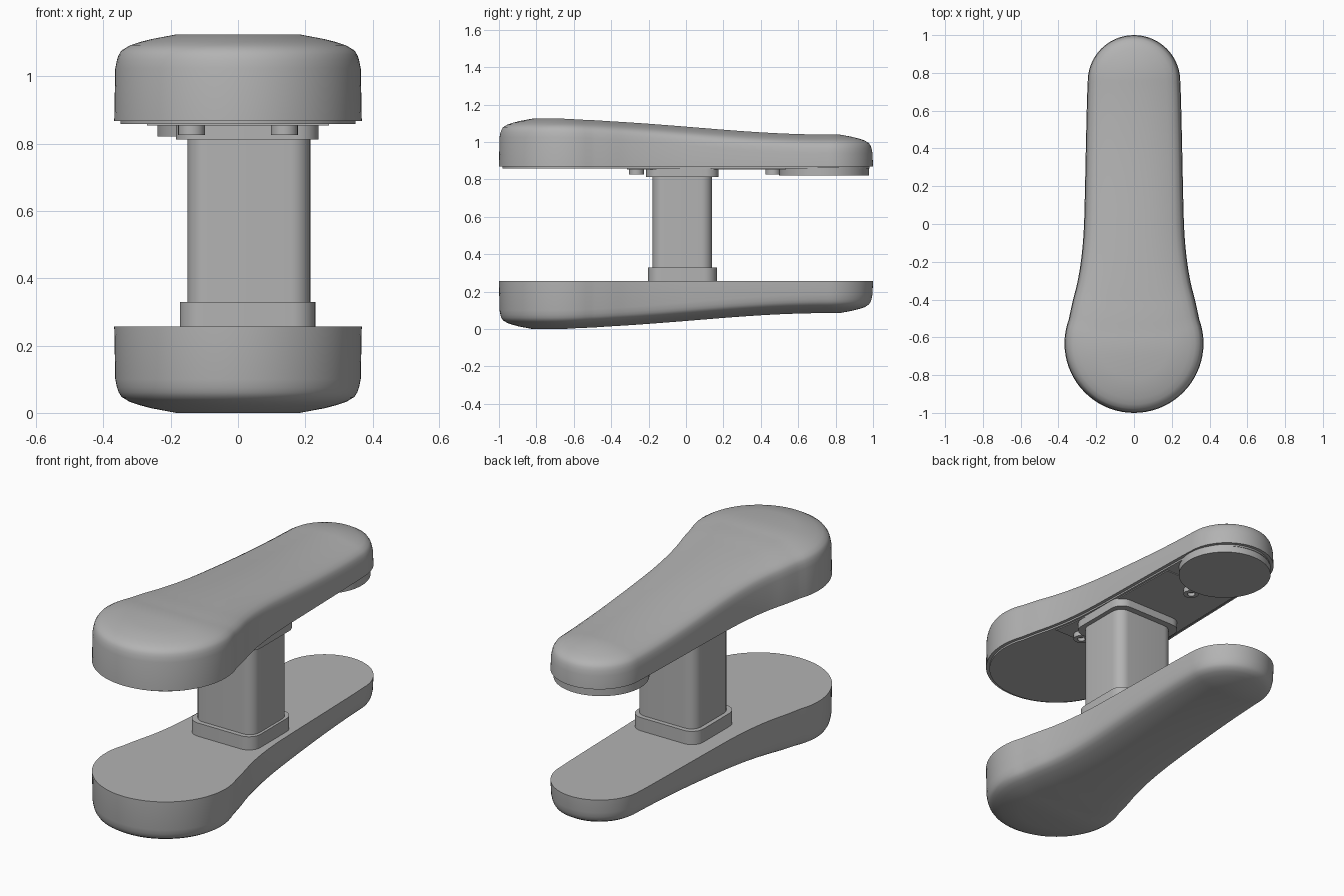
import bpy
import bmesh
from math import sin, cos, pi, radians
from mathutils import Vector

cube = bpy.data.objects.get("Cube")
if cube:
    bpy.data.objects.remove(cube)

grey = bpy.data.materials.new("plain grey")
grey.use_nodes = True
grey.diffuse_color = (0.45, 0.45, 0.45, 1)
grey.node_tree.nodes["Principled BSDF"].inputs["Base Color"].default_value = grey.diffuse_color

HEIGHT = 1.125   # overall height
RIM = 0.868      # flat rim of the upper shell


def loft(name, rings, strip_cap=False):
    """Skin a stack of equal closed rings and close both ends."""
    bm = bmesh.new()
    loops = [[bm.verts.new(p) for p in ring] for ring in rings]
    n = len(loops[0])
    for a, b in zip(loops, loops[1:]):
        for i in range(n):
            j = (i + 1) % n
            bm.faces.new((a[i], a[j], b[j], b[i]))
    bm.faces.new(loops[0])
    if strip_cap:
        # bridge mirrored points so the crown follows the spine
        top = loops[-1]
        for i in range(n // 2):
            quad = [top[i], top[i + 1], top[-i - 1], top[-i]]
            bm.faces.new(list(dict.fromkeys(quad)))
    else:
        bm.faces.new(loops[-1])
    bmesh.ops.recalc_face_normals(bm, faces=bm.faces)
    mesh = bpy.data.meshes.new(name)
    bm.to_mesh(mesh)
    bm.free()
    mesh.materials.append(grey)
    obj = bpy.data.objects.new(name, mesh)
    bpy.context.collection.objects.link(obj)
    bpy.ops.object.select_all(action='DESELECT')
    obj.select_set(True)
    bpy.context.view_layer.objects.active = obj
    bpy.ops.object.shade_smooth_by_angle(angle=radians(32))
    return obj


def arc(x, y, r, start, end, steps):
    angles = [radians(start + (end - start) * i / steps) for i in range(steps + 1)]
    return [Vector((x + r * cos(a), y + r * sin(a))) for a in angles]


def spline(points, steps):
    """Smooth curve through the inner points."""
    out = []
    for p0, p1, p2, p3 in zip(points, points[1:], points[2:], points[3:]):
        for s in range(steps):
            t = s / steps
            out.append(0.5 * (2 * p1 + (p2 - p0) * t + (2 * p0 - 5 * p1 + 4 * p2 - p3) * t ** 2
                              + (3 * p1 - p0 - 3 * p2 + p3) * t ** 3))
    return out


def flat(points, z):
    return [(p.x, p.y, z) for p in points]


# Paddle outline: wide round front, waisted flare, narrow round back
front = arc(0, -0.632, 0.368, -90, 20, 22)
back = arc(0, 0.755, 0.245, 0, 90, 18)
waist = [Vector(p) for p in ((0.325, -0.41), (0.3, -0.31), (0.28, -0.19), (0.267, -0.05),
                             (0.261, 0.12), (0.255, 0.4), (0.249, 0.65))]
half = front[:-1] + spline(front[-2:] + waist + back[:2], 4) + back
half[0].x = half[-1].x = 0
outline = half + [Vector((-p.x, p.y)) for p in half[-2:0:-1]]


def inset(d):
    out = []
    for i, p in enumerate(outline):
        t = (outline[(i + 1) % len(outline)] - outline[i - 1]).normalized()
        out.append(p + Vector((-t.y, t.x)) * d)
    return out


def crown(y):
    """Height of the top along the spine: high front easing to a low back."""
    t = min(max((y + 0.75) / 1.5, 0), 1)
    return HEIGHT - 0.085 * t * t * (3 - 2 * t)


# Upper and lower shells, mirrored in height
PROFILE = ((0.003, 0.1), (0.008, 0.075), (0.013, 0.06), (0.022, 0.046), (0.045, 0.032),
           (0.075, 0.022), (0.11, 0.013), (0.18, 0))
for name, flip in (("upper_shell", False), ("lower_shell", True)):
    rings = [flat(outline, RIM)]
    for d, drop in PROFILE:
        rings.append([(p.x, p.y, crown(o.y) - drop) for p, o in zip(inset(d), outline)])
    if flip:
        rings = [[(x, y, HEIGHT - z) for x, y, z in ring] for ring in rings]
    loft(name, rings, strip_cap=True)

# Plates under the upper shell
plate = inset(0.018)
loft("base_plate", [flat(plate, 0.859), flat(plate, 0.875)])
panel = [p for p in inset(0.03) if -0.32 < p.y < 0.55]
loft("middle_panel", [flat(panel, 0.854), flat(panel, 0.865)])


# Column with its two collars
def block(name, x0, x1, y0, y1, z0, z1, r):
    pts = []
    for k, (x, y) in enumerate(((x1 - r, y1 - r), (x0 + r, y1 - r), (x0 + r, y0 + r), (x1 - r, y0 + r))):
        pts += arc(x, y, r, 90 * k, 90 * k + 90, 8)
    loft(name, [flat(pts, z0), flat(pts, z1)])


block("column", -0.15, 0.215, -0.178, 0.14, 0.3, 0.83, 0.06)
block("lower_collar", -0.173, 0.23, -0.203, 0.165, 0.25, 0.33, 0.07)
block("upper_collar", -0.185, 0.24, -0.213, 0.175, 0.812, 0.865, 0.07)


# Round foot and socketed bolts
def circle(x, y, r, steps, z):
    return flat(arc(x, y, r, 0, 360, steps)[:-1], z)


loft("back_foot", [circle(0, 0.738, 0.24, 64, z) for z in (0.822, 0.865)])
for i, (x, y) in enumerate(((-0.138, -0.265), (0.138, -0.265), (0, 0.465))):
    loft(f"bolt_{i + 1}", [circle(x, y, r, 24, z) for r, z in
                           ((0.04, 0.865), (0.04, 0.826), (0.02, 0.826), (0.02, 0.845))])
